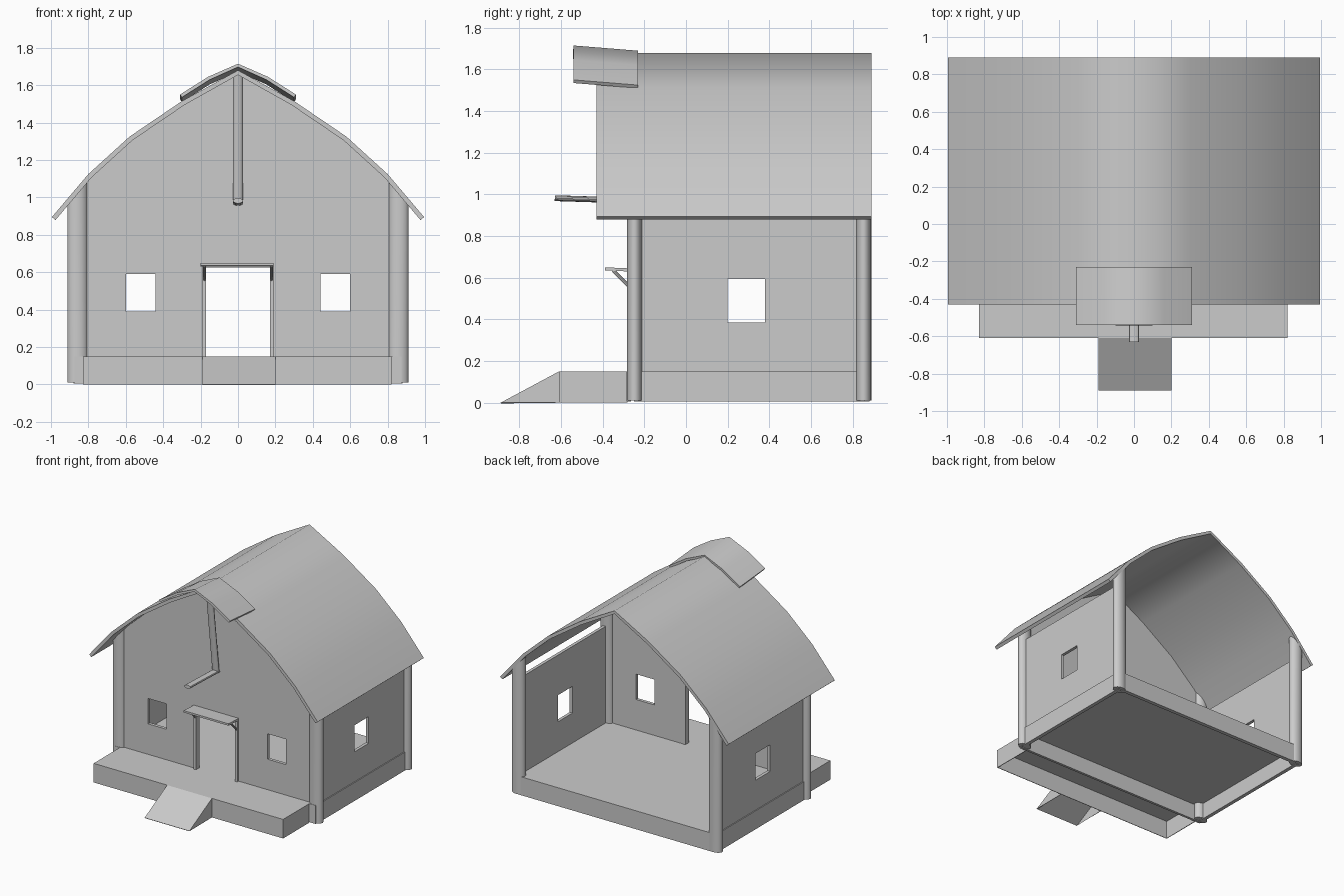
import bpy, bmesh, math
from mathutils import Vector

cube = bpy.data.objects.get("Cube")
if cube:
    bpy.data.objects.remove(cube, do_unlink=True)

grey = bpy.data.materials.new("light grey")
grey.use_nodes = True
grey.diffuse_color = (0.6, 0.6, 0.6, 1)
grey.node_tree.nodes["Principled BSDF"].inputs["Base Color"].default_value = (0.6, 0.6, 0.6, 1)

# Half of the roof's outer curve, ridge to eave
ROOF = [(0, 1.68), (0.3, 1.515), (0.58, 1.325), (0.8, 1.125), (0.995, 0.895)]


def roof_z(x):
    x = abs(x)
    for (x0, z0), (x1, z1) in zip(ROOF, ROOF[1:]):
        if x <= x1:
            return z0 + (z1 - z0) * (x - x0) / (x1 - x0)
    return ROOF[-1][1]


def finish(name, bm, thickness=0, offset=0, angle=35):
    """Turn a bmesh into a shaded object, with optional sheet thickness."""
    bmesh.ops.remove_doubles(bm, verts=bm.verts, dist=0.0005)
    bmesh.ops.recalc_face_normals(bm, faces=bm.faces)
    mesh = bpy.data.meshes.new(name)
    bm.to_mesh(mesh)
    bm.free()
    mesh.materials.append(grey)
    obj = bpy.data.objects.new(name, mesh)
    bpy.context.collection.objects.link(obj)
    bpy.ops.object.select_all(action='DESELECT')
    obj.select_set(True)
    bpy.context.view_layer.objects.active = obj
    if thickness:
        mod = obj.modifiers.new("Thickness", 'SOLIDIFY')
        mod.thickness, mod.offset = thickness, offset
        bpy.ops.object.modifier_apply(modifier=mod.name)
    bpy.ops.object.shade_smooth_by_angle(angle=math.radians(angle))
    return obj


def quad(bm, *points):
    bm.faces.new([bm.verts.new(p) for p in points])


def box(name, lo, hi):
    bm = bmesh.new()
    bmesh.ops.create_cube(bm, size=1)
    for v in bm.verts:
        v.co = [(a + b) / 2 + c * (b - a) for a, b, c in zip(lo, hi, v.co)]
    return finish(name, bm)


def rod(name, start, end, rx, ry, sides=12):
    """Elliptical bar; rx is its half width along x."""
    start, end = Vector(start), Vector(end)
    axis = (end - start).normalized()
    side = Vector((1, 0, 0))
    up = axis.cross(side).normalized()
    bm = bmesh.new()
    rings = []
    for p in (start, end):
        ring = []
        for i in range(sides):
            a = math.tau * i / sides
            ring.append(bm.verts.new(p + side * rx * math.cos(a) + up * ry * math.sin(a)))
        rings.append(ring)
        bm.faces.new(ring)
    for i in range(sides):
        j = (i + 1) % sides
        bm.faces.new((rings[0][i], rings[0][j], rings[1][j], rings[1][i]))
    return finish(name, bm)


def wall(name, us, levels, holes, place, thickness=0.025):
    """Panel of cells with openings; levels(u) gives the row heights."""
    bm = bmesh.new()
    for u0, u1 in zip(us, us[1:]):
        a, b = levels(u0), levels(u1)
        for k in range(len(a) - 1):
            mid = (u0 + u1) / 2
            if any(lo < mid < hi and k in rows for lo, hi, rows in holes):
                continue
            quad(bm, place(u0, a[k]), place(u1, b[k]), place(u1, b[k + 1]), place(u0, a[k + 1]))
    return finish(name, bm, thickness)


# Curved main roof sheet
bm = bmesh.new()
outline = [(-x, z) for x, z in reversed(ROOF)] + ROOF[1:]
for (x0, z0), (x1, z1) in zip(outline, outline[1:]):
    quad(bm, (x0, -0.43, z0), (x1, -0.43, z1), (x1, 0.89, z1), (x0, 0.89, z0))
finish("main_roof", bm, 0.025, -1, 65)

# Small tilted cap over the front of the ridge
bm = bmesh.new()
cap = [(-0.31, 1.55), (-0.16, 1.645), (0, 1.715), (0.16, 1.645), (0.31, 1.55)]
for (x0, z0), (x1, z1) in zip(cap, cap[1:]):
    quad(bm, (x0, -0.54, z0), (x1, -0.54, z1), (x1, -0.23, z1 - 0.025), (x0, -0.23, z0 - 0.025))
finish("ridge_cap", bm, 0.018, -1, 65)

# Front gable wall with door and two windows
xs = [0, 0.18, 0.3, 0.44, 0.6, 0.7, 0.8, 0.86]
xs = [-x for x in reversed(xs)] + xs[1:]
wall("front_wall", xs, lambda x: [0.14, 0.39, 0.59, 0.63, roof_z(x) - 0.02],
     [(-0.18, 0.18, (0, 1, 2)), (-0.6, -0.44, (1,)), (0.44, 0.6, (1,))],
     lambda x, z: (x, -0.25, z))

# Side walls, skirts and posts on both sides
for s, label in ((1, "left"), (-1, "right")):
    wall(label + "_wall", [-0.25, 0.2, 0.38, 0.86], lambda y: [0.14, 0.385, 0.595, 0.91],
         [(0.2, 0.38, (1,))], lambda y, z: (s * 0.86, y, z))
    x0, x1 = sorted((s * 0.85, s * 0.88))
    box(label + "_skirt", (x0, -0.25, 0.005), (x1, 0.86, 0.15))
    for y, end in ((-0.247, "front"), (0.853, "back")):
        post = rod(f"{label}_{end}_post", (s * 0.857, y, 0.01), (s * 0.857, y, 1.0), 0.055, 0.037, 16)
        for v in post.data.vertices:
            if v.co.z > 0.5:
                v.co.z = roof_z(v.co.x) - 0.025

# Floor and front and back skirts
box("floor", (-0.87, -0.27, 0.135), (0.87, 0.87, 0.15))
box("front_skirt", (-0.875, -0.285, 0.005), (0.875, -0.265, 0.15))
box("back_skirt", (-0.84, 0.85, 0.005), (0.84, 0.88, 0.15))

# Porch shell, open underneath
bm = bmesh.new()
x0, x1, y0, y1, h = -0.83, 0.82, -0.61, -0.28, 0.15
quad(bm, (x0, y0, h), (x1, y0, h), (x1, y1, h), (x0, y1, h))
quad(bm, (x0, y0, 0), (x1, y0, 0), (x1, y0, h), (x0, y0, h))
for x in (x0, x1):
    quad(bm, (x, y0, 0), (x, y1, 0), (x, y1, h), (x, y0, h))
finish("porch", bm, 0.006, -1)

# Entrance ramp
bm = bmesh.new()
quad(bm, (-0.19, -0.89, 0), (0.2, -0.89, 0), (0.2, y0, h), (-0.19, y0, h))
for x in (-0.19, 0.2):
    quad(bm, (x, -0.89, 0), (x, y0, 0), (x, y0, h))
finish("ramp", bm, 0.004, -1)

# Door frame, canopy and braces
for s, label in ((1, "left"), (-1, "right")):
    x0, x1 = sorted((s * 0.17, s * 0.19))
    box(label + "_door_jamb", (x0, -0.28, 0.15), (x1, -0.235, 0.63))
    rod(label + "_canopy_brace", (s * 0.18, -0.35, 0.635), (s * 0.18, -0.275, 0.56), 0.008, 0.008, 8)
box("door_lintel", (-0.19, -0.28, 0.625), (0.19, -0.235, 0.64))
canopy = box("door_canopy", (-0.2, -0.39, 0.635), (0.19, -0.25, 0.65))
for v in canopy.data.vertices:
    if v.co.y > -0.3:
        v.co.z -= 0.006

# Hoist pole under the ridge with its forward arm
rod("hoist_pole", (0, -0.36, 1.66), (0, -0.275, 0.97), 0.028, 0.018)
rod("hoist_arm", (0, -0.25, 0.97), (0, -0.63, 0.982), 0.027, 0.014)
